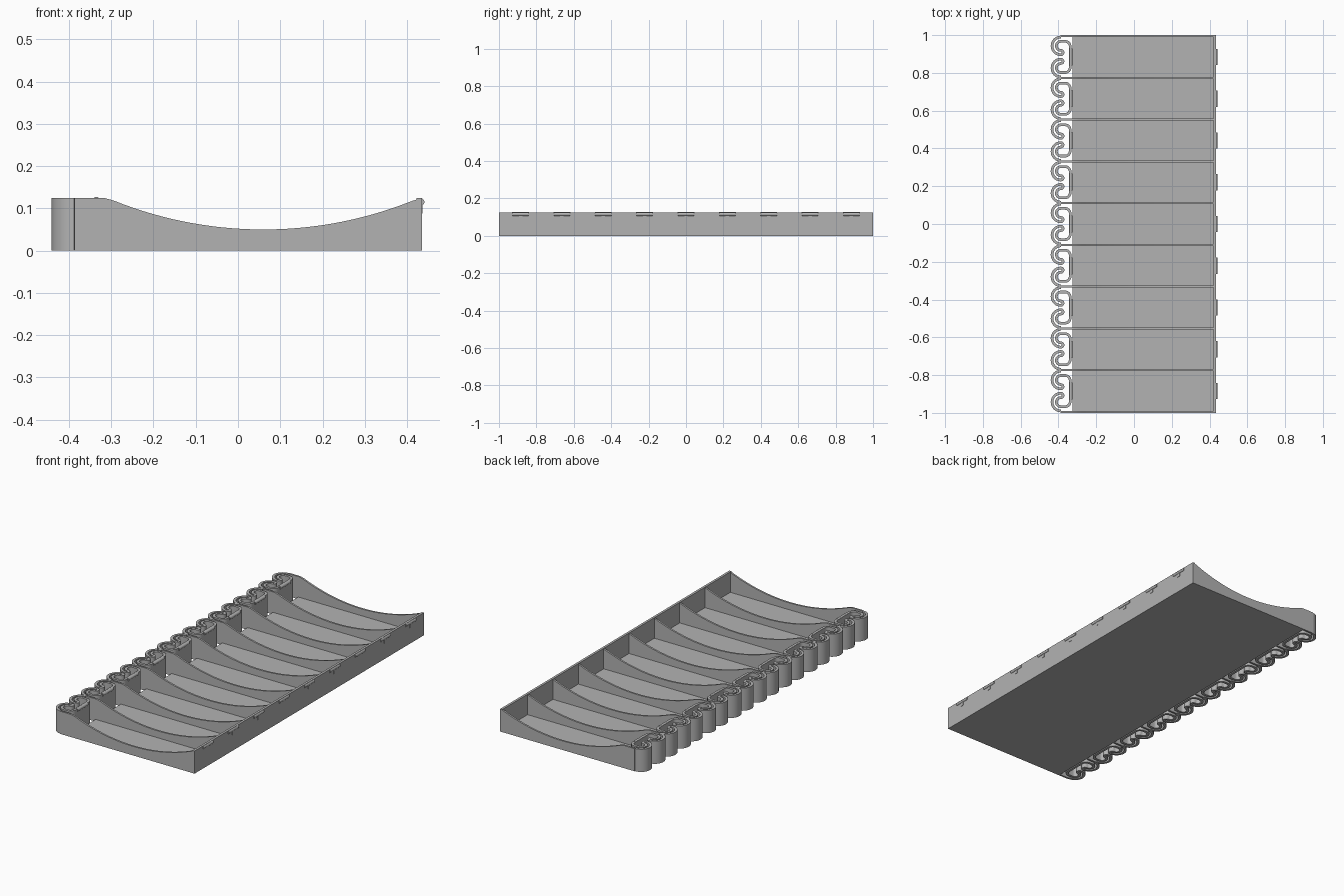
import bpy, bmesh
from math import sin, cos, pi, sqrt, radians
from mathutils import Vector, Matrix

cube = bpy.data.objects.get("Cube")
if cube:
    bpy.data.objects.remove(cube)

mat = bpy.data.materials.new("plain grey")
mat.use_nodes = True
GREY = (0.45, 0.45, 0.45, 1)
mat.diffuse_color = GREY
mat.node_tree.nodes["Principled BSDF"].inputs["Base Color"].default_value = GREY

BAYS, WALL, HEIGHT = 9, 0.01, 0.125
PITCH = (2 - WALL) / BAYS
BACK, FRONT = 0.435, -0.325      # long wall outer face, open edge of the floor
LOOP_X = -0.387                  # centre of the spring loops


def finish(name, bm, smooth=True):
    bmesh.ops.recalc_face_normals(bm, faces=bm.faces)
    mesh = bpy.data.meshes.new(name)
    bm.to_mesh(mesh)
    bm.free()
    mesh.materials.append(mat)
    ob = bpy.data.objects.new(name, mesh)
    bpy.context.collection.objects.link(ob)
    if smooth:
        bpy.ops.object.select_all(action='DESELECT')
        ob.select_set(True)
        bpy.context.view_layer.objects.active = ob
        bpy.ops.object.shade_smooth_by_angle(angle=radians(35))
    return ob


def box(name, lo, hi):
    bm = bmesh.new()
    lo, hi = Vector(lo), Vector(hi)
    bmesh.ops.create_cube(bm, size=1, matrix=Matrix.Translation((lo + hi) / 2)
                          @ Matrix.Diagonal((*(hi - lo), 1)))
    return finish(name, bm, False)


def arc(cx, cy, r, a0, a1, n):
    return [Vector((cx + r * cos(a0 + (a1 - a0) * i / n),
                    cy + r * sin(a0 + (a1 - a0) * i / n))) for i in range(n + 1)]


def ribbon(name, path, thick, y0):
    # upright strip of even thickness that follows a plan path
    bm = bmesh.new()
    rings = []
    for i, p in enumerate(path):
        t = (path[min(i + 1, len(path) - 1)] - path[max(i - 1, 0)]).normalized()
        side = Vector((-t.y, t.x)) * thick / 2
        rings.append([bm.verts.new((q.x, q.y + y0, z))
                      for q, z in ((p + side, 0), (p - side, 0),
                                   (p - side, HEIGHT), (p + side, HEIGHT))])
    for a, b in zip(rings, rings[1:]):
        for k in range(4):
            bm.faces.new((a[k], a[k - 1], b[k - 1], b[k]))
    bm.faces.new(rings[0])
    bm.faces.new(rings[-1])
    return finish(name, bm)


def rod(name, x, y, z, r, length):
    bm = bmesh.new()
    bmesh.ops.create_cone(bm, cap_ends=True, segments=20, radius1=r, radius2=r, depth=length,
                          matrix=Matrix.Translation((x, y, z)) @ Matrix.Rotation(pi / 2, 4, 'X'))
    return finish(name, bm)


# floor and long wall
box("floor", (FRONT, -1, 0), (BACK, 1, 0.012))
box("long_wall", (0.422, -1, 0), (BACK, 1, HEIGHT))

# dividers with a scooped top edge
R, DIP, MID = 0.95, 0.05, 0.06
scoop = []
for i in range(33):
    x = -0.318 + (BACK + 0.318) * i / 32
    scoop.append((x, min(HEIGHT, DIP + R - sqrt(R * R - (x - MID) ** 2))))
outline = [(BACK, 0), (LOOP_X, 0), (LOOP_X, HEIGHT), (-0.325, HEIGHT)] + scoop
for k in range(BAYS + 1):
    y = -1 + k * PITCH
    bm = bmesh.new()
    face = bm.faces.new([bm.verts.new((x, y, z)) for x, z in outline])
    ext = bmesh.ops.extrude_face_region(bm, geom=[face])
    bmesh.ops.translate(bm, vec=(0, WALL, 0),
                        verts=[v for v in ext["geom"] if isinstance(v, bmesh.types.BMVert)])
    finish("divider", bm)

# spring path: outer loop, hairpin, inner loop, rounded corner, then mirrored
CY, RO, RI, RC = 0.0585, 0.047, 0.024, 0.027
half = arc(LOOP_X, CY, RO, pi / 2, 1.5 * pi, 20)
half += arc(LOOP_X, CY - (RO + RI) / 2, (RO - RI) / 2, -pi / 2, pi / 2, 10)[1:]
half += arc(LOOP_X, CY, RI, 1.5 * pi, pi / 2, 14)[1:]
half += arc(-0.365, CY + RI - RC, RC, pi / 2, 0, 8)
spring = half + [Vector((p.x, -p.y)) for p in reversed(half)]

# one spring, latch bead and wall bead for each bay
for k in range(BAYS):
    y = -1 + WALL / 2 + (k + 0.5) * PITCH
    ribbon("spring_clip", spring, 0.014, y)
    rod("latch_bead", -0.335, y, 0.118, 0.009, 0.09)
    rod("wall_bead", 0.432, y, 0.115, 0.009, 0.086)
    box("bead_stem", (0.43, y - 0.009, 0.088), (BACK + 0.002, y + 0.009, 0.11))
